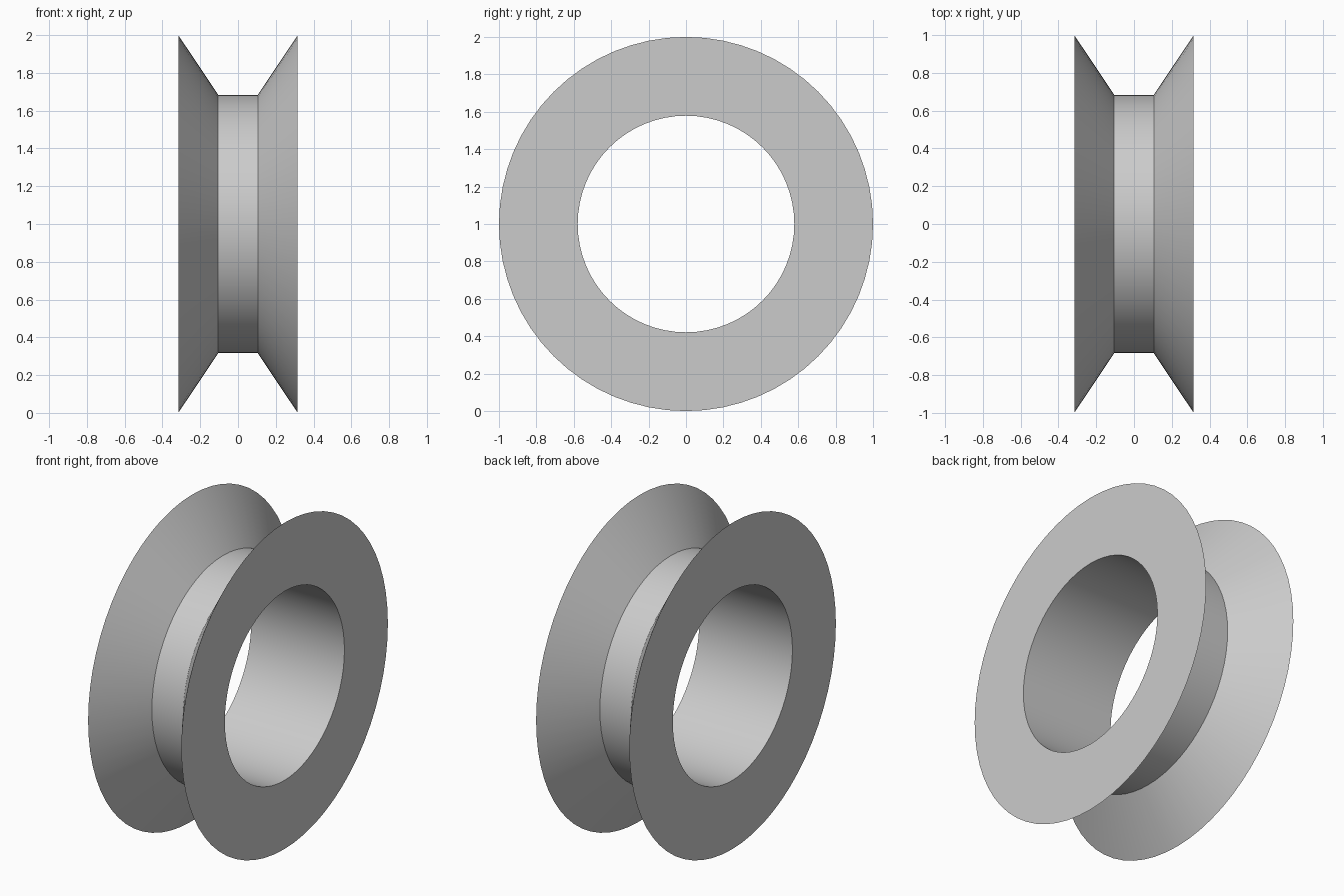
import bpy
import bmesh
from math import pi, radians
from mathutils import Matrix, Vector

cube = bpy.data.objects.get("Cube")
if cube:
    bpy.data.objects.remove(cube, do_unlink=True)

SEGMENTS = 64
RIM, GROOVE, BORE = 1.0, 0.684, 0.579      # radii
HALF_WIDTH, HALF_GROOVE = 0.316, 0.105     # along the axle

# Plain grey material
grey = bpy.data.materials.new("plain grey")
grey.use_nodes = True
colour = (0.6, 0.6, 0.6, 1)
grey.diffuse_color = colour
grey.node_tree.nodes["Principled BSDF"].inputs["Base Color"].default_value = colour

# Closed cross-section (x along the axle, z as radius), spun around the x axis
profile = [(-HALF_WIDTH, BORE), (-HALF_WIDTH, RIM), (-HALF_GROOVE, GROOVE),
           (HALF_GROOVE, GROOVE), (HALF_WIDTH, RIM), (HALF_WIDTH, BORE)]
bm = bmesh.new()
verts = [bm.verts.new((x, 0, r)) for x, r in profile]
edges = [bm.edges.new((a, b)) for a, b in zip(verts, verts[1:] + verts[:1])]
bmesh.ops.spin(bm, geom=verts + edges, cent=(0, 0, 0), axis=(1, 0, 0),
               angle=2 * pi, steps=SEGMENTS, use_merge=True)
bmesh.ops.remove_doubles(bm, verts=bm.verts, dist=0.0001)
bmesh.ops.recalc_face_normals(bm, faces=bm.faces)
bmesh.ops.translate(bm, verts=bm.verts, vec=(0, 0, RIM))

mesh = bpy.data.meshes.new("grooved_wheel")
bm.to_mesh(mesh)
bm.free()
mesh.materials.append(grey)
wheel = bpy.data.objects.new("grooved_wheel", mesh)
bpy.context.collection.objects.link(wheel)

# Smooth round surfaces with crisp rims
bpy.context.view_layer.objects.active = wheel
wheel.select_set(True)
bpy.ops.object.shade_smooth_by_angle(angle=radians(30))
